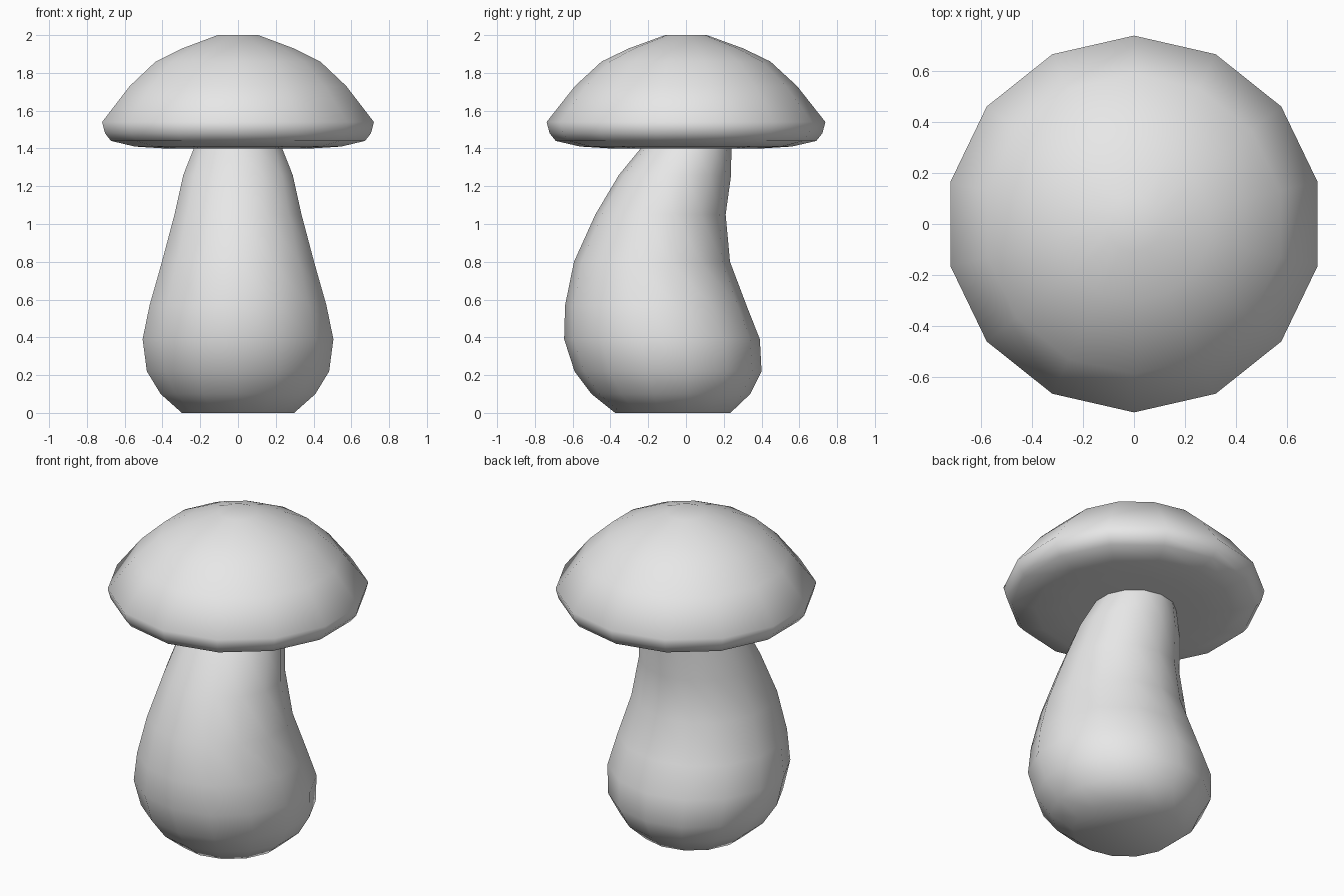
import bpy, bmesh, math

if "Cube" in bpy.data.objects:
    bpy.data.objects.remove(bpy.data.objects["Cube"])

SIDES = 14

grey = bpy.data.materials.new("plain grey")
grey.use_nodes = True
grey.diffuse_color = (0.8, 0.8, 0.8, 1)
grey.node_tree.nodes["Principled BSDF"].inputs["Base Color"].default_value = (0.8, 0.8, 0.8, 1)


def loft(name, rings):
    """Skin a stack of rings (radius, height, y offset), closed at both ends."""
    bm = bmesh.new()
    loops = []
    for r, z, oy in rings:
        angles = [math.tau * i / SIDES for i in range(SIDES)]
        loops.append([bm.verts.new((r * math.sin(a), oy + r * math.cos(a), z)) for a in angles])
    for low, high in zip(loops, loops[1:]):
        for i in range(SIDES):
            j = (i + 1) % SIDES
            bm.faces.new((low[i], low[j], high[j], high[i]))
    bm.faces.new(loops[0])
    bm.faces.new(loops[-1])
    bmesh.ops.recalc_face_normals(bm, faces=bm.faces)
    for f in bm.faces:
        f.smooth = True
    mesh = bpy.data.meshes.new(name)
    bm.to_mesh(mesh)
    bm.free()
    mesh.materials.append(grey)
    obj = bpy.data.objects.new(name, mesh)
    bpy.context.collection.objects.link(obj)
    return obj


# Bulging stem that leans forward low down and curves back under the cap
loft("stem", [
    (0.305, 0.00, -0.07), (0.42, 0.10, -0.08), (0.495, 0.22, -0.095),
    (0.518, 0.39, -0.127), (0.48, 0.57, -0.16), (0.413, 0.80, -0.18),
    (0.345, 1.05, -0.135), (0.297, 1.26, -0.058), (0.24, 1.40, 0.0),
    (0.22, 1.44, 0.01),
])

# Domed cap with a rounded rim and flat underside
loft("cap", [
    (0.20, 1.40, 0), (0.40, 1.40, 0), (0.56, 1.41, 0), (0.69, 1.44, 0),
    (0.722, 1.48, 0), (0.738, 1.54, 0), (0.588, 1.73, 0),
    (0.447, 1.86, 0), (0.302, 1.93, 0), (0.11, 2.00, 0),
])
